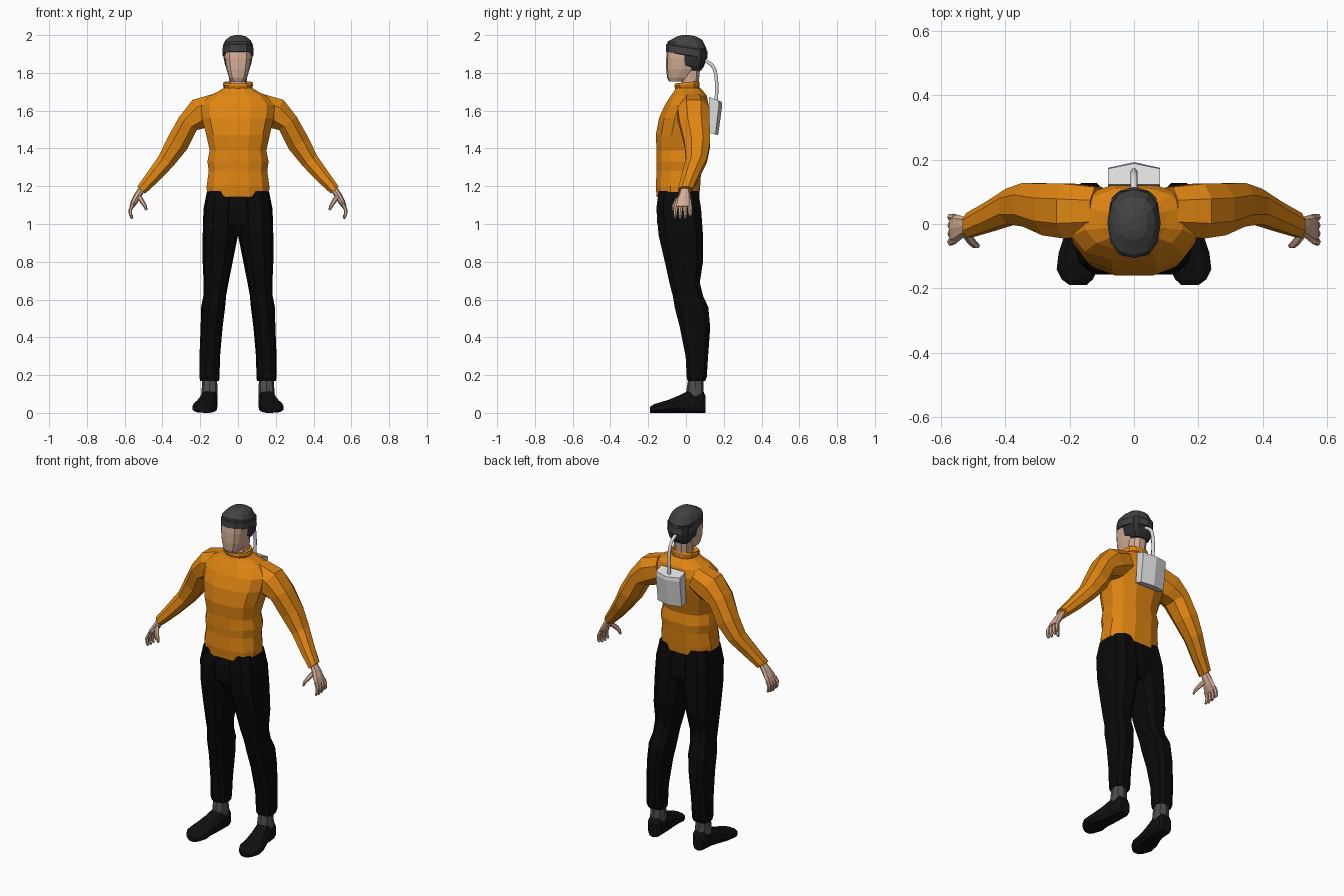
import bpy, bmesh, math
from mathutils import Vector

cube = bpy.data.objects.get("Cube")
if cube:
    bpy.data.objects.remove(cube, do_unlink=True)


def material(name, rgb, rough=0.8):
    m = bpy.data.materials.new(name)
    m.use_nodes = True
    m.diffuse_color = (*rgb, 1)
    node = m.node_tree.nodes["Principled BSDF"]
    node.inputs["Base Color"].default_value = (*rgb, 1)
    node.inputs["Roughness"].default_value = rough
    return m


ORANGE = material("orange knit", (0.74, 0.235, 0.006))
BLACK = material("black cloth", (0.003, 0.003, 0.003))
SHOE = material("shoe black", (0.005, 0.005, 0.005))
SOCK = material("sock grey", (0.075, 0.075, 0.075))
SKIN = material("skin", (0.66, 0.42, 0.30))
HAIR = material("dark hair", (0.03, 0.03, 0.03))
CAP = material("cap grey", (0.055, 0.055, 0.055))
PACK = material("pale grey", (0.72, 0.72, 0.72))

X, Y, Z = Vector((1, 0, 0)), Vector((0, 1, 0)), Vector((0, 0, 1))


def outline(n, p, half=False):
    """Unit rounded-square outline with n corners."""
    pts = []
    for i in range(n):
        a = math.tau * (i + 0.5 * half) / n
        pts.append([math.copysign(abs(f) ** (2 / p), f) for f in (math.cos(a), math.sin(a))])
    top = [max(q[k] for q in pts) for k in (0, 1)]
    return [(q[0] / top[0], q[1] / top[1]) for q in pts]


def loft(name, rings, mat, mirror=False):
    """Skin a list of equal point rings and cap both ends."""
    bm = bmesh.new()
    vr = [[bm.verts.new(co) for co in ring] for ring in rings]
    n = len(vr[0])
    for a, b in zip(vr, vr[1:]):
        for i in range(n):
            j = (i + 1) % n
            bm.faces.new((a[i], a[j], b[j], b[i]))
    bm.faces.new(vr[0])
    bm.faces.new(vr[-1])
    bmesh.ops.recalc_face_normals(bm, faces=bm.faces)
    me = bpy.data.meshes.new(name)
    bm.to_mesh(me)
    bm.free()
    me.materials.append(mat)
    ob = bpy.data.objects.new(name, me)
    bpy.context.collection.objects.link(ob)
    if mirror:
        ob.modifiers.new("mirror", "MIRROR").use_mirror_merge = False
    return ob


def stack(name, rows, mat, n=12, p=2.4, half=False, mirror=False):
    """Horizontal sections: height, x min, x max, y front, y back."""
    shape = outline(n, p, half)
    rings = [[Vector(((a + b) / 2 + u * (b - a) / 2, (f + k) / 2 + v * (k - f) / 2, z))
              for u, v in shape] for z, a, b, f, k in rows]
    return loft(name, rings, mat, mirror)


def body(name, rows, mat, **kw):
    """Centred horizontal sections: height, half width, y front, y back."""
    return stack(name, [(z, -w, w, f, k) for z, w, f, k in rows], mat, **kw)


def limb(name, rows, mat, n=8, p=2.2, half=False):
    """Mirrored tube along a path: x, y, z, thickness, depth along y."""
    shape = outline(n, p, half)
    c = [Vector(r[:3]) for r in rows]
    rings = []
    for i, r in enumerate(rows):
        t = c[min(i + 1, len(c) - 1)] - c[max(i - 1, 0)]
        side = t.cross(Y).normalized()
        rings.append([c[i] + side * u * r[3] + Y * v * r[4] for u, v in shape])
    return loft(name, rings, mat, True)


# Sweater: trunk, sleeves and collar
trunk = body("sweater_trunk", [
    (1.14, .165, -.155, .07), (1.20, .166, -.16, .075), (1.28, .155, -.155, .08),
    (1.33, .162, -.157, .085), (1.39, .15, -.155, .075), (1.47, .168, -.16, .095),
    (1.56, .19, -.143, .115), (1.63, .195, -.112, .12), (1.68, .15, -.08, .11),
    (1.705, .10, -.062, .09), (1.72, .075, -.055, .075)], ORANGE, half=True, p=2.5)
for v in trunk.data.vertices:
    if v.co.z < 1.15:                                   # hem rises at the hips
        v.co.z += .03 * (v.co.x / .165) ** 2
limb("sleeves", [
    (.11, .04, 1.62, .072, .075), (.20, .04, 1.585, .083, .085),
    (.265, .045, 1.532, .058, .08), (.322, .06, 1.425, .06, .068),
    (.38, .055, 1.335, .047, .055), (.45, .022, 1.25, .038, .045),
    (.512, -.004, 1.18, .028, .038), (.511, -.004, 1.182, .02, .028)], ORANGE, half=True)
collar = body("collar", [
    (1.69, .082, -.06, .08), (1.715, .074, -.055, .07), (1.738, .08, -.062, .072),
    (1.75, .076, -.058, .068), (1.74, .06, -.045, .06)], ORANGE)
for v in collar.data.vertices:
    v.co.z += .1 * v.co.y

# Trousers
body("trouser_seat", [
    (1.175, .155, -.14, .06), (1.09, .178, -.155, .075), (1.0, .18, -.152, .085),
    (.94, .11, -.11, .06)], BLACK, p=2.8)
stack("trouser_legs", [
    (1.175, .0, .164, -.145, .065), (1.08, .0, .183, -.157, .08), (.94, .0, .187, -.145, .09),
    (.80, .028, .187, -.112, .09), (.69, .05, .182, -.088, .073), (.62, .063, .183, -.07, .09),
    (.56, .068, .195, -.06, .118), (.45, .082, .198, -.032, .128), (.30, .095, .204, -.002, .117),
    (.19, .098, .205, .004, .11), (.17, .10, .20, .008, .102), (.18, .11, .19, .02, .09)],
    BLACK, n=10, p=2.6, mirror=True)

# Socks and shoes
stack("socks", [(.09, .108, .195, .0, .095), (.13, .108, .192, .004, .093),
                (.20, .113, .19, .015, .09)], SOCK, n=8, mirror=True)
foot = [(.103, .15, .03, .09), (.088, .15, .042, .118), (.02, .153, .045, .122),
        (-.03, .162, .052, .095), (-.09, .174, .06, .07), (-.14, .176, .064, .055),
        (-.172, .176, .048, .045), (-.19, .174, .026, .032)]
loft("shoes", [[Vector((cx + u * w, y, h / 2 + v * h / 2)) for u, v in outline(10, 2.8, True)]
               for y, cx, w, h in foot], SHOE, True)

# Hands
limb("palms", [(.505, -.004, 1.19, .018, .025), (.528, -.008, 1.155, .019, .031),
               (.548, -.014, 1.12, .018, .043), (.564, -.016, 1.09, .012, .043)], SKIN)
for i, name in enumerate(["index", "middle", "ring", "little"]):
    y = -.05 + .023 * i
    drop = (.004, 0, .002, .012)[i]
    limb(name + "_fingers", [
        (.556, y, 1.105, .010, .011), (.570, y * 1.1, 1.075, .010, .0105),
        (.569, y * 1.15, 1.05, .009, .009), (.56, y * 1.15, 1.028 + drop, .006, .006)],
        SKIN, n=6, p=2)
limb("thumbs", [(.525, -.025, 1.145, .014, .016), (.508, -.05, 1.12, .013, .014),
                (.494, -.064, 1.098, .010, .011), (.484, -.068, 1.073, .006, .006)],
     SKIN, n=6, p=2)

# Head, neck and hair
body("neck", [(1.69, .054, -.03, .07), (1.75, .048, -.025, .068), (1.83, .05, -.03, .075)],
     SKIN, n=10)
body("head", [
    (1.755, .036, -.09, -.015), (1.775, .048, -.10, .02), (1.82, .062, -.105, .055),
    (1.88, .071, -.105, .08), (1.93, .071, -.10, .08)], SKIN, p=3)
body("hair", [
    (1.812, .05, .03, .08), (1.84, .068, -.038, .098), (1.88, .076, -.042, .106),
    (1.93, .076, -.045, .106)], HAIR, p=3.2)

# Knitted cap with a tilted rim
cap = body("cap_crown", [
    (1.915, .079, -.10, .11), (1.95, .079, -.098, .107), (1.975, .065, -.08, .085),
    (1.992, .043, -.05, .055), (2.0, .016, -.02, .022)], CAP)
rim = body("cap_rim", [
    (1.893, .078, -.10, .108), (1.896, .083, -.106, .115), (1.933, .083, -.105, .114),
    (1.938, .078, -.10, .108)], CAP)
for ob in (cap, rim):
    for v in ob.data.vertices:
        if v.co.z < 1.96:
            v.co.z -= .17 * v.co.y

# Back unit with a ridged rear face
plan = [(-1, 0), (1, 0), (1, .75), (0, 1), (-1, .75)]
loft("back_unit", [[Vector((.08 * u, y0 + depth * v, z - slope * v)) for u, v in plan]
                   for z, y0, depth, slope in
                   [(1.485, .112, .058, .015), (1.64, .122, .07, .012), (1.672, .122, .066, .024)]],
     PACK)

# Hose from the cap to the back unit
curve = bpy.data.curves.new("hose", "CURVE")
curve.dimensions = "3D"
curve.bevel_depth = .0105
curve.bevel_resolution = 1
curve.resolution_u = 6
curve.use_fill_caps = True
spline = curve.splines.new("BEZIER")
path = [(0, .09, 1.872), (0, .142, 1.835), (0, .160, 1.77), (0, .160, 1.64)]
spline.bezier_points.add(len(path) - 1)
for bp, co in zip(spline.bezier_points, path):
    bp.co = co
    bp.handle_left_type = bp.handle_right_type = "AUTO"
curve.materials.append(PACK)
bpy.context.collection.objects.link(bpy.data.objects.new("hose", curve))
